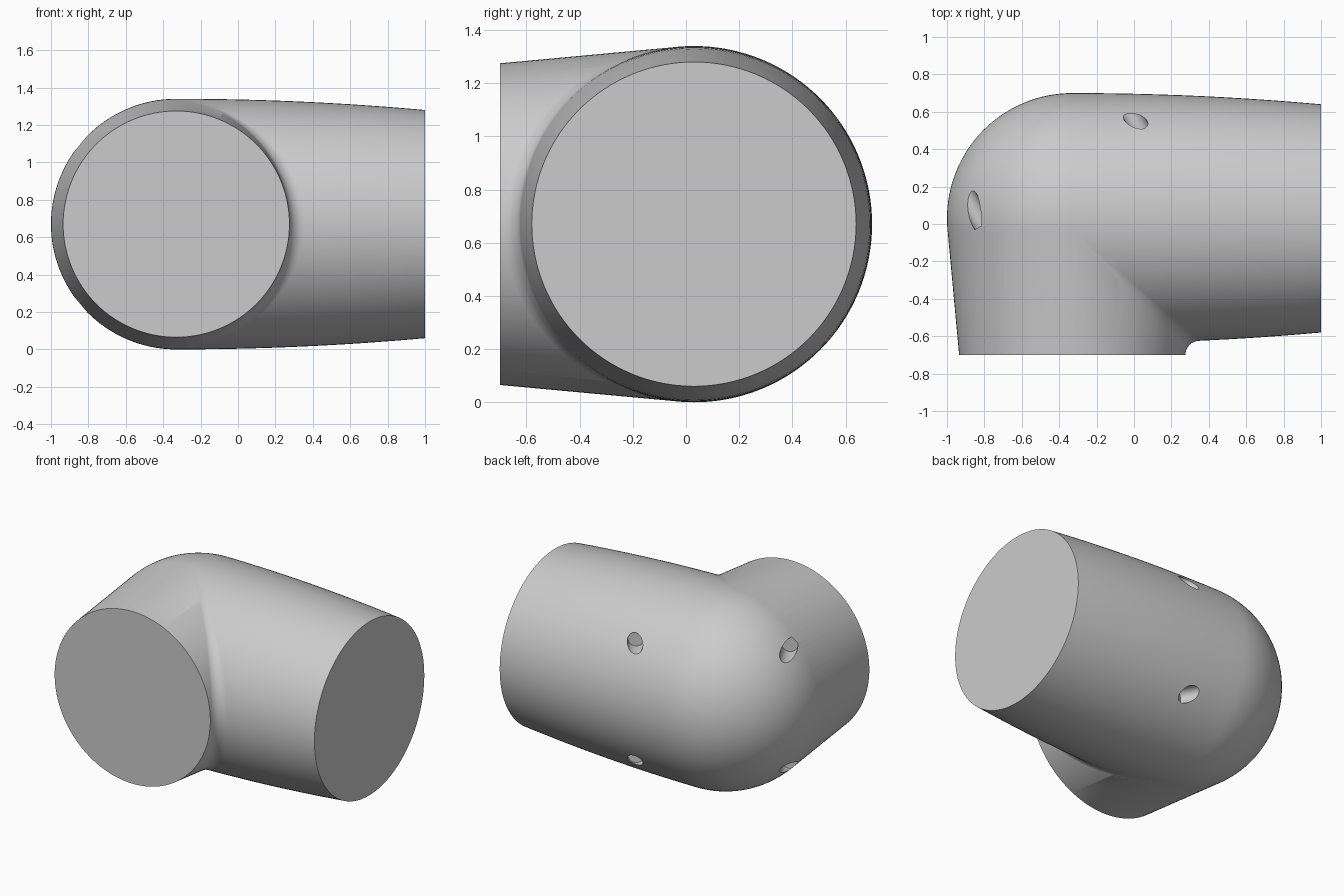
import bpy, bmesh, math
from mathutils import Vector, Matrix

if "Cube" in bpy.data.objects:
    bpy.data.objects.remove(bpy.data.objects["Cube"])

CX, CY, CZ, R = -0.33, 0.03, 0.67, 0.67   # centre and radius of the elbow ball
SEG = 128

grey = bpy.data.materials.new("light grey")
grey.diffuse_color = (0.6, 0.6, 0.6, 1)
grey.use_nodes = True
grey.node_tree.nodes["Principled BSDF"].inputs["Base Color"].default_value = grey.diffuse_color


def side_r(x):
    """Radius of the gently bowed side arm."""
    return R - 0.06 * (max(0, x - CX) / (1 - CX)) ** 2


def front_r(y):
    """Radius of the straight tapered front arm."""
    return min(0.667, 0.667 - 0.062 * (-0.03 - y) / 0.67)


def make_object(name, bm):
    mesh = bpy.data.meshes.new(name)
    bm.to_mesh(mesh)
    bm.free()
    mesh.materials.append(grey)
    ob = bpy.data.objects.new(name, mesh)
    bpy.context.collection.objects.link(ob)
    return ob


def lathe(name, profile, origin, axis, turn=0.0):
    """Closed solid of revolution; profile is (distance along axis, radius)."""
    bm = bmesh.new()
    axis = Vector(axis).normalized()
    up = Vector((0, 0, 1))
    side = axis.cross(up)
    rings = []
    for d, r in profile:
        rings.append([bm.verts.new(Vector(origin) + axis * d
                      + (side * math.cos(a) + up * math.sin(a)) * r)
                      for a in (2 * math.pi * i / SEG for i in range(SEG))])
    for a, b in zip(rings, rings[1:]):
        for i in range(SEG):
            j = (i + 1) % SEG
            bm.faces.new((a[i], a[j], b[j], b[i]))
    bm.faces.new(rings[0])
    bm.faces.new(rings[-1])
    bmesh.ops.recalc_face_normals(bm, faces=bm.faces)
    return make_object(name, bm)


def boolean(target, tool, operation):
    mod = target.modifiers.new(operation.lower(), 'BOOLEAN')
    mod.operation, mod.object, mod.solver = operation, tool, 'EXACT'
    bpy.context.view_layer.objects.active = target
    bpy.ops.object.modifier_apply(modifier=mod.name)
    bpy.data.objects.remove(tool)


# Side arm with its rounded elbow end
ball = [(-R * math.cos(a), R * math.sin(a))
        for a in (math.radians(90 * i / 32) for i in range(1, 33))]
ball[0] = (ball[0][0], ball[0][1])
ball.insert(0, (-R, 0.002))
arm = [(d, side_r(CX + d)) for d in (1.33 * i / 16 for i in range(1, 17))]
elbow = lathe("elbow_pipe", ball + arm, (CX, CY, CZ), (1, 0, 0))

# Front arm, merged into the elbow
front = lathe("front_arm", [(0, 0.655), (0.06, 0.667), (0.73, 0.605)],
              (CX, CY, CZ), (0, -1, 0))
boolean(elbow, front, 'UNION')

# Four shallow screw holes drilled along one slanted direction
u, d = Vector((0.866, 0.5, 0)), Vector((-0.5, 0.866, 0))
for along in (-0.70, 0.284):
    for z in (CZ - 0.41, CZ + 0.41):
        base = u * along + d * 0.40 + Vector((0, 0, z))
        drill = lathe("drill", [(0, 0.052), (0.6, 0.052)], base, d)
        boolean(elbow, drill, 'DIFFERENCE')

# Fillet in the inner corner between the arms
bm = bmesh.new()
rows, STEPS = [], 10
for k in range(-48, 49):
    t = math.radians(85 * k / 48)
    h = 0.66 * math.sin(t)
    fx = lambda y: CX + math.sqrt(max(0, front_r(y) ** 2 - h * h))
    sy = lambda x: CY - math.sqrt(max(0, side_r(x) ** 2 - h * h))
    x, y = CX, CY
    for _ in range(12):
        x, y = fx(y), sy(x)
    f = 0.07 * math.cos(t)
    x0, y1 = fx(y - f), sy(x + f)
    row = []
    for i in range(STEPS + 1):
        a = math.radians(90 * i / STEPS)
        row.append(bm.verts.new((x + f - (x + f - x0) * math.cos(a),
                                 y - f + (y1 - y + f) * math.sin(a), CZ + h)))
    rows.append(row)
for a, b in zip(rows, rows[1:]):
    for i in range(STEPS):
        bm.faces.new((a[i], a[i + 1], b[i + 1], b[i]))
bm.normal_update()
if sum((f.normal for f in bm.faces), Vector()).dot(Vector((1, -1, 0))) < 0:
    bmesh.ops.reverse_faces(bm, faces=bm.faces)
fillet = make_object("corner_fillet", bm)

# Smooth shading with sharp rims
for ob in (elbow, fillet):
    bpy.ops.object.select_all(action='DESELECT')
    ob.select_set(True)
    bpy.context.view_layer.objects.active = ob
    bpy.ops.object.shade_smooth_by_angle(angle=math.radians(30))
